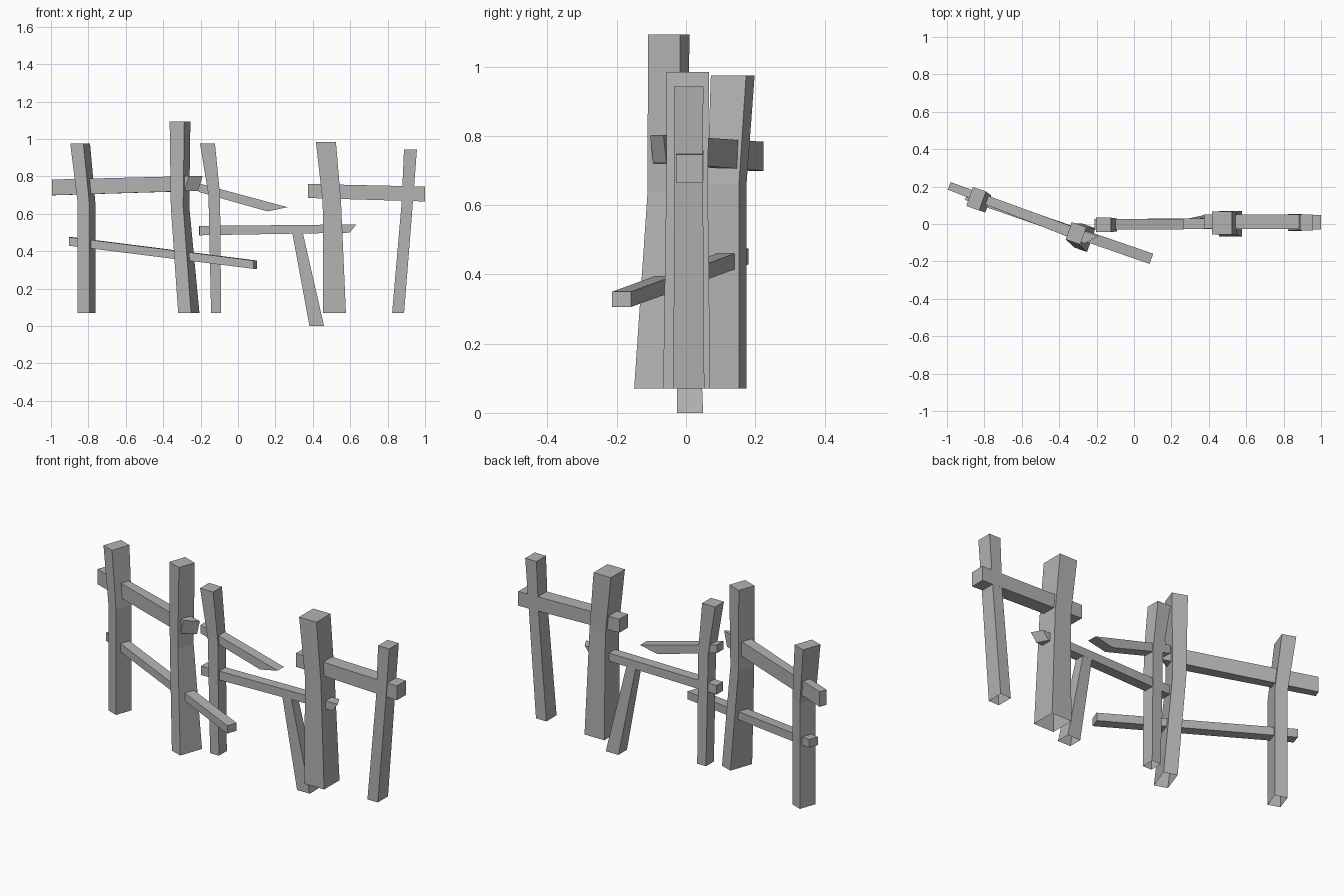
import bpy
import bmesh
from math import radians
from mathutils import Vector, Matrix

cube = bpy.data.objects.get("Cube")
if cube:
    bpy.data.objects.remove(cube, do_unlink=True)

wood = bpy.data.materials.new("weathered_grey_wood")
GREY = (0.45, 0.45, 0.45, 1)
wood.use_nodes = True
wood.diffuse_color = GREY
wood.node_tree.nodes["Principled BSDF"].inputs["Base Color"].default_value = GREY

CORNERS = ((-1, -1), (1, -1), (1, 1), (-1, 1))


def loft(name, rings, cap_start=True):
    """Skin four-cornered rings into a flat-faced timber."""
    bm = bmesh.new()
    loops = [[bm.verts.new(p) for p in ring] for ring in rings]
    for a, b in zip(loops, loops[1:]):
        for i in range(4):
            j = (i + 1) % 4
            bm.faces.new((a[i], a[j], b[j], b[i]))
    bm.faces.new(loops[-1])
    if cap_start:
        bm.faces.new(loops[0][::-1])
    bmesh.ops.recalc_face_normals(bm, faces=bm.faces)
    mesh = bpy.data.meshes.new(name)
    bm.to_mesh(mesh)
    bm.free()
    mesh.materials.append(wood)
    obj = bpy.data.objects.new(name, mesh)
    bpy.context.collection.objects.link(obj)


def post(name, turn, *stations):
    """Upright timber, open underneath; station = x, y, z, width, depth."""
    spin = Matrix.Rotation(radians(turn), 3, 'Z')
    rings = [[Vector((x, y, z)) + spin @ Vector((u * w / 2, v * d / 2, 0))
              for u, v in CORNERS] for x, y, z, w, d in stations]
    loft(name, rings, cap_start=False)


def rail(name, *ends):
    """Lengthwise timber; end = x, y, z, thickness, height, back skew, top skew."""
    along = Vector(ends[-1][:3]) - Vector(ends[0][:3])
    along.normalize()
    across = Vector((-along.y, along.x, 0)).normalized()
    up = Vector((0, 0, 1))
    rings = [[Vector((x, y, z)) + across * u * t / 2 + up * v * h / 2
              + along * (u * back + v * top) / 2
              for u, v in CORNERS] for x, y, z, t, h, back, top in ends]
    loft(name, rings)


# Posts of the angled section
post("outer_right_post", -19.5,
     (-0.81, 0.118, 0.07, 0.066, 0.097),
     (-0.81, 0.118, 0.66, 0.066, 0.097),
     (-0.844, 0.135, 0.975, 0.074, 0.108))
post("tall_post", -19.5,
     (-0.263, -0.074, 0.07, 0.073, 0.135),
     (-0.31, -0.053, 0.64, 0.07, 0.098),
     (-0.31, -0.05, 1.093, 0.083, 0.098))

# Posts of the straight section
post("broken_bay_post", 0,
     (-0.117, -0.005, 0.07, 0.054, 0.07),
     (-0.127, -0.005, 0.7, 0.062, 0.07),
     (-0.163, -0.005, 0.975, 0.08, 0.078))
post("thick_post", 0,
     (0.516, 0.002, 0.07, 0.122, 0.136),
     (0.502, 0.003, 0.66, 0.098, 0.12),
     (0.47, 0.005, 0.985, 0.107, 0.124))
post("outer_left_post", 0,
     (0.856, 0.008, 0.07, 0.064, 0.09),
     (0.905, 0.008, 0.66, 0.06, 0.082),
     (0.922, 0.008, 0.943, 0.069, 0.084))

# Rails of the angled section
rail("angled_upper_rail",
     (-0.988, 0.204, 0.741, 0.043, 0.084, 0, 0),
     (-0.238, -0.08, 0.762, 0.062, 0.08, 0.055, 0.025))
rail("angled_lower_rail",
     (-0.894, 0.155, 0.452, 0.055, 0.046, 0, 0),
     (0.093, -0.186, 0.328, 0.058, 0.044, 0, 0))

# Rails of the straight section
rail("snapped_rail",
     (-0.21, -0.002, 0.74, 0.056, 0.046, 0, 0),
     (0.211, -0.002, 0.624, 0.056, 0.052, 0, 0.112))
rail("middle_rail",
     (-0.207, -0.002, 0.51, 0.056, 0.05, 0, 0),
     (0.6, 0.004, 0.521, 0.056, 0.044, -0.03, 0.035))
rail("left_upper_rail",
     (0.374, 0.014, 0.722, 0.076, 0.075, 0, 0),
     (1.0, 0.01, 0.706, 0.078, 0.08, 0, 0))

# Fallen stake propped under the middle rail
post("leaning_stake", 0,
     (0.421, 0.012, 0.0, 0.078, 0.075),
     (0.317, 0.002, 0.505, 0.056, 0.054))
